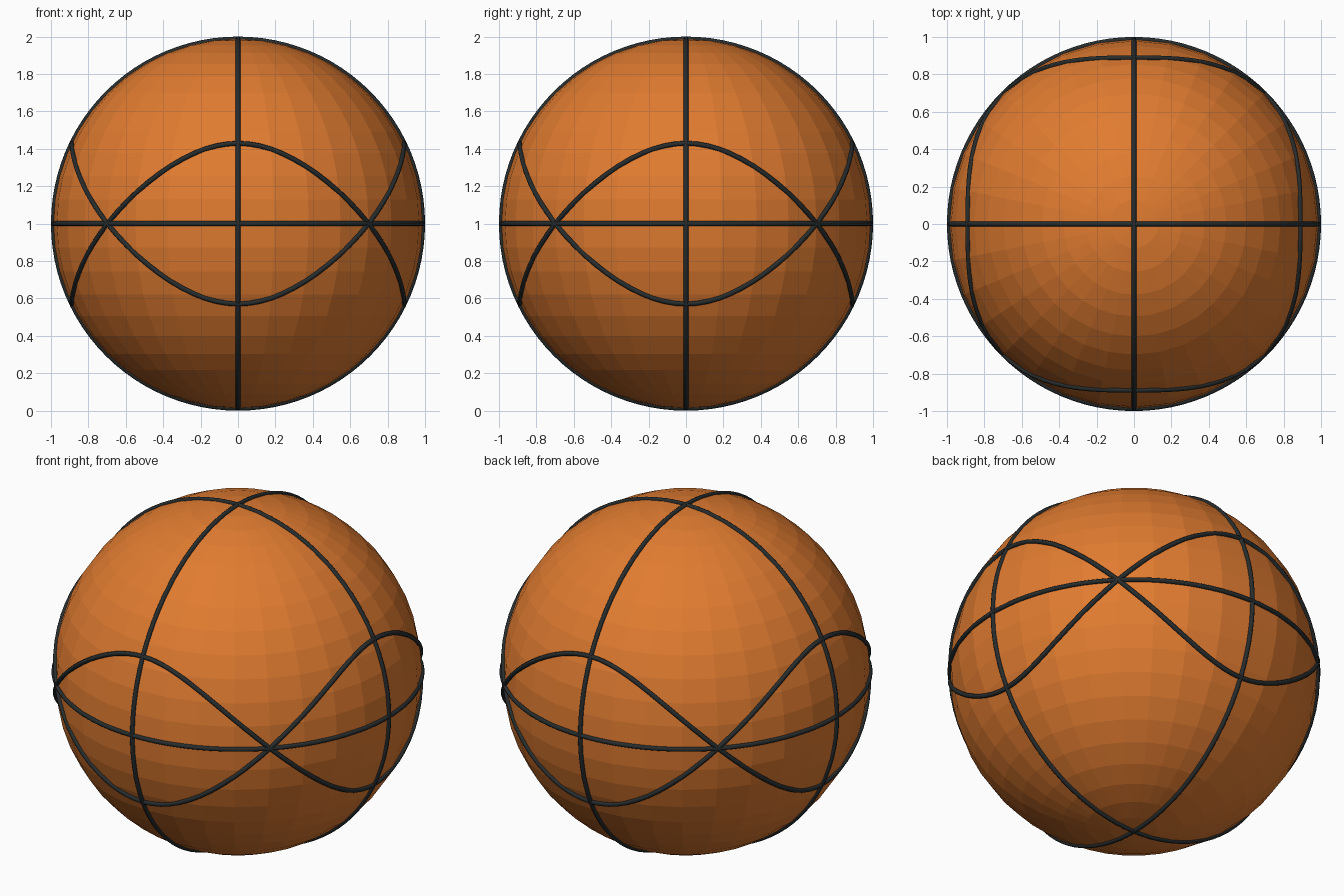
import bpy
from math import sin, cos, pi

if "Cube" in bpy.data.objects:
    bpy.data.objects.remove(bpy.data.objects["Cube"])

TUBE = 0.013          # seam thickness radius
R = 1.0 - TUBE        # ball radius, seams centred on its skin


def material(name, rgb):
    m = bpy.data.materials.new(name)
    m.diffuse_color = (*rgb, 1)
    m.use_nodes = True
    m.node_tree.nodes["Principled BSDF"].inputs["Base Color"].default_value = m.diffuse_color
    return m


orange = material("orange rubber", (0.75, 0.2, 0.03))
black = material("black seam", (0.02, 0.025, 0.026))

# Faceted ball
bpy.ops.mesh.primitive_uv_sphere_add(segments=32, ring_count=24, radius=R, location=(0, 0, 1))
ball = bpy.context.object
ball.name = "ball"
ball.data.materials.append(orange)


# Closed round seam following path(angle) around the ball
def seam(name, path, steps=96):
    cu = bpy.data.curves.new(name, 'CURVE')
    cu.dimensions = '3D'
    cu.bevel_depth = TUBE
    cu.bevel_resolution = 2
    sp = cu.splines.new('POLY')
    sp.points.add(steps - 1)
    for i, p in enumerate(sp.points):
        x, y, z = path(2 * pi * i / steps)
        p.co = (R * x, R * y, R * z, 1)
    sp.use_cyclic_u = True
    ob = bpy.data.objects.new(name, cu)
    ob.location.z = 1
    bpy.context.collection.objects.link(ob)
    cu.materials.append(black)
    bpy.ops.object.select_all(action='DESELECT')
    ob.select_set(True)
    bpy.context.view_layer.objects.active = ob
    bpy.ops.object.convert(target='MESH')
    bpy.ops.object.shade_smooth()


# Wavy seam: latitude swings up and down twice per turn
def wave(sign):
    def path(a):
        lat = sign * 0.45 * cos(2 * a)
        return cos(lat) * cos(a), cos(lat) * sin(a), sin(lat)
    return path


# Three great circles and two mirrored waves
seam("equator_seam", lambda a: (cos(a), sin(a), 0))
seam("front_back_seam", lambda a: (0, cos(a), sin(a)))
seam("left_right_seam", lambda a: (cos(a), 0, sin(a)))
seam("wave_seam_a", wave(1))
seam("wave_seam_b", wave(-1))
